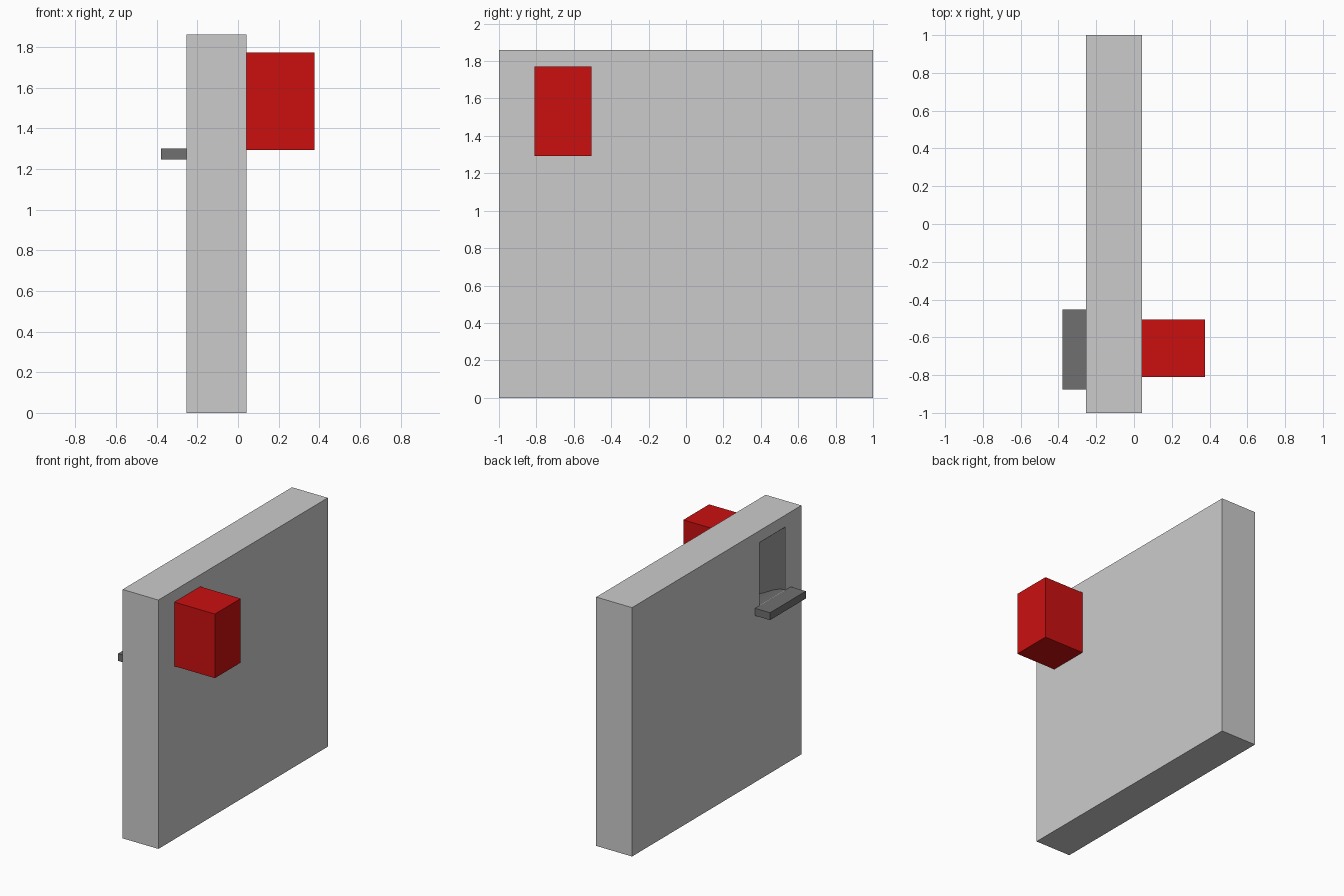
import bpy, bmesh, math

if "Cube" in bpy.data.objects:
    bpy.data.objects.remove(bpy.data.objects["Cube"])

X0, X1 = -0.254, 0.042          # wall faces
Y0, Y1 = -0.81, -0.506          # opening sides
Z0, Z1 = 1.30, 1.772            # opening sill and head


def material(name, rgb):
    m = bpy.data.materials.new(name)
    m.diffuse_color = (*rgb, 1)
    m.use_nodes = True
    m.node_tree.nodes["Principled BSDF"].inputs["Base Color"].default_value = m.diffuse_color
    return m


def add(name, bm, mat=None):
    me = bpy.data.meshes.new(name)
    bm.to_mesh(me)
    bm.free()
    ob = bpy.data.objects.new(name, me)
    bpy.context.collection.objects.link(ob)
    if mat:
        me.materials.append(mat)
    return ob


def prism(profile, y0, y1):
    """Extrude an x-z outline along y; returns the closed bmesh."""
    bm = bmesh.new()
    face = bm.faces.new([bm.verts.new((x, y0, z)) for x, z in profile])
    ext = bmesh.ops.extrude_face_region(bm, geom=[face])["geom"]
    bmesh.ops.translate(bm, vec=(0, y1 - y0, 0),
                        verts=[v for v in ext if isinstance(v, bmesh.types.BMVert)])
    bmesh.ops.recalc_face_normals(bm, faces=bm.faces)
    return bm


def box(name, x, y, z, mat=None):
    return add(name, prism([(x[0], z[0]), (x[1], z[0]), (x[1], z[1]), (x[0], z[1])], *y), mat)


dark = material("dark_grey", (0.16, 0.16, 0.16))
red = material("red", (0.6, 0.005, 0.005))

wall = box("wall", (X0, X1), (-1, 1), (0, 1.86))
box("outer_box", (X1, 0.376), (Y0, Y1), (1.293, 1.772), red)
box("shelf", (-0.378, X0), (-0.875, -0.453), (1.245, 1.30), dark)

# niche outline: the sill rolls down into the wall
back, drop = X1 - 0.012, 0.10
sill = []
for i in range(9):
    t = i / 8
    sill.append((X0 + t * (back - X0), Z0 - drop * (1 - math.cos(math.pi * t)) / 2))
outline = sill + [(back, Z1), (X0, Z1)]

# cutter for the opening, pushed out past the wall face
cut_outline = [(X0 - 0.1, Z0)] + outline[:-1] + [(X0 - 0.1, Z1)]
cutter = add("opening_cutter", prism(cut_outline, Y0, Y1))
cutter.hide_render = True
cutter.hide_viewport = True
cut = wall.modifiers.new("opening", "BOOLEAN")
cut.object = cutter
cut.solver = "EXACT"

# dark lining set just inside the opening, open at the mouth
e = 0.002
inner = [(x + (-e if x > back - 1e-4 else 0), z + (e if z < Z0 + 0.1 else -e)) for x, z in outline]
bm = prism(inner, Y0 + e, Y1 - e)
bm.normal_update()
mouth = [f for f in bm.faces if all(abs(v.co.x - X0) < 1e-4 for v in f.verts)]
bmesh.ops.delete(bm, geom=mouth, context="FACES")
bmesh.ops.reverse_faces(bm, faces=bm.faces)
add("niche_lining", bm, dark)
